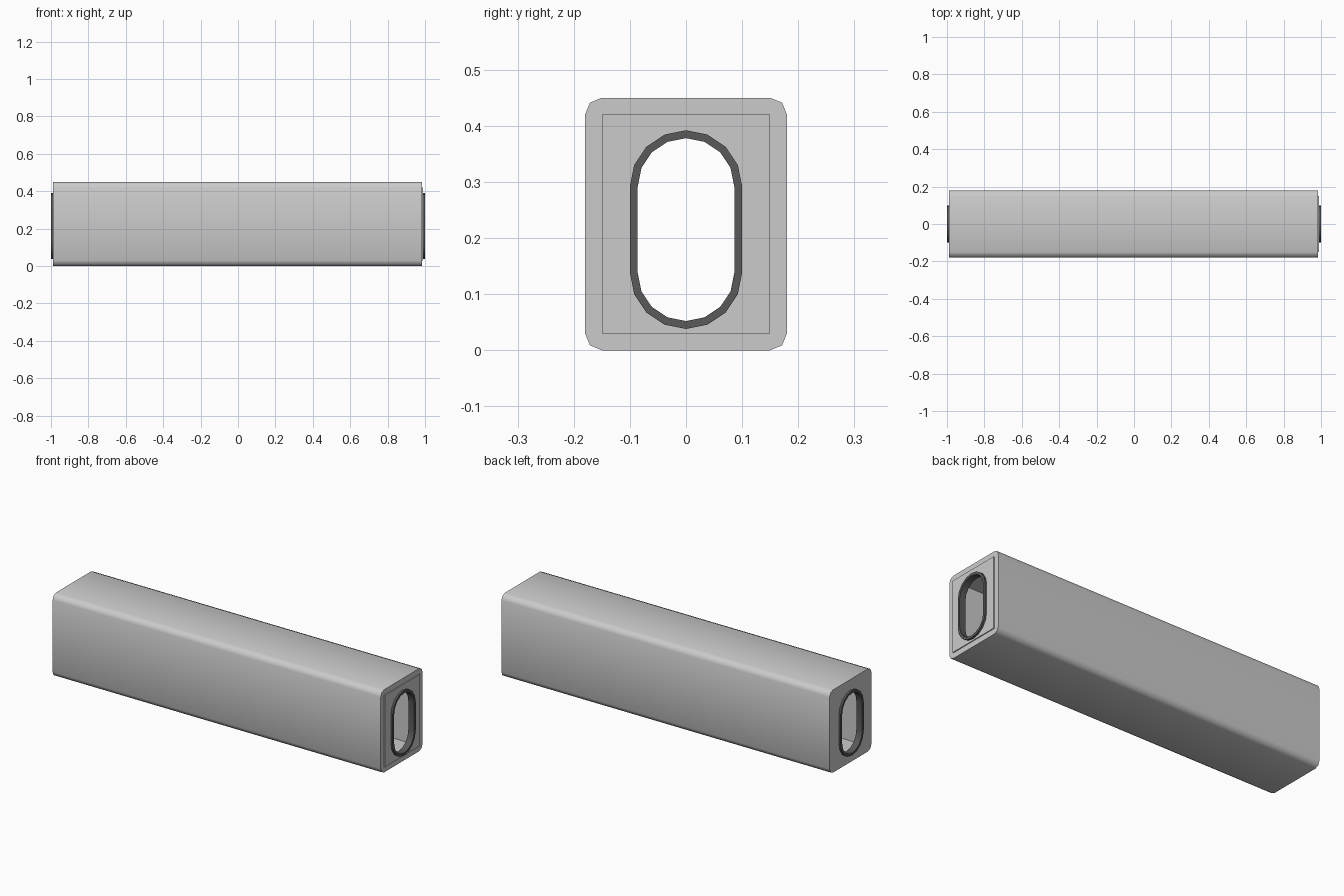
import bpy
from math import sin, cos, pi, radians
from mathutils import Matrix

if "Cube" in bpy.data.objects:
    bpy.data.objects.remove(bpy.data.objects["Cube"])

CZ = 0.225  # mid height of the block


def rounded_rect(hw, hh, r, steps):
    """Rounded rectangle outline in (y, z) about the block centre."""
    pts = []
    for i, (sy, sz) in enumerate([(1, 1), (-1, 1), (-1, -1), (1, -1)]):
        for k in range(steps + 1):
            a = (i + k / steps) * pi / 2
            pts.append((sy * (hw - r) + r * cos(a), CZ + sz * (hh - r) + r * sin(a)))
    return pts


def stadium(r, cz=0.215, half=0.077):
    """Upright oval opening with eight facets per end."""
    pts = [(r * cos(k * pi / 8), cz + half + r * sin(k * pi / 8)) for k in range(9)]
    return pts + [(-y, 2 * cz - z) for y, z in pts]


def tube(name, outer, inner, x0, x1, mat=None):
    """Extrude the area between two outlines along x."""
    cu = bpy.data.curves.new(name, 'CURVE')
    cu.dimensions = '2D'
    cu.fill_mode = 'BOTH'
    cu.extrude = (x1 - x0) / 2
    for loop in (outer, inner):
        sp = cu.splines.new('POLY')
        sp.points.add(len(loop) - 1)
        for p, (y, z) in zip(sp.points, loop):
            p.co = (y, z, 0, 1)
        sp.use_cyclic_u = True
    tmp = bpy.data.objects.new(name + "_outline", cu)
    bpy.context.collection.objects.link(tmp)
    me = bpy.data.meshes.new_from_object(tmp)
    bpy.data.objects.remove(tmp)
    # local x, y, z -> world y, z, x
    me.transform(Matrix(((0, 0, 1, (x0 + x1) / 2), (1, 0, 0, 0), (0, 1, 0, 0), (0, 0, 0, 1))))
    me.materials.clear()
    ob = bpy.data.objects.new(name, me)
    bpy.context.collection.objects.link(ob)
    if mat:
        me.materials.append(mat)
    bpy.ops.object.select_all(action='DESELECT')
    ob.select_set(True)
    bpy.context.view_layer.objects.active = ob
    # weld the caps to the walls
    bpy.ops.object.mode_set(mode='EDIT')
    bpy.ops.mesh.select_all(action='SELECT')
    bpy.ops.mesh.remove_doubles(threshold=0.0001)
    bpy.ops.mesh.normals_make_consistent(inside=False)
    bpy.ops.object.mode_set(mode='OBJECT')
    bpy.ops.object.shade_smooth_by_angle(angle=radians(50))
    return ob


dark = bpy.data.materials.new("dark_trim")
dark.diffuse_color = (0.1, 0.1, 0.1, 1)
dark.use_nodes = True
dark.node_tree.nodes["Principled BSDF"].inputs["Base Color"].default_value = dark.diffuse_color

# Hollow outer casing
inner = [(0.15, 0.42), (-0.15, 0.42), (-0.15, 0.03), (0.15, 0.03)]
tube("casing", rounded_rect(0.18, 0.225, 0.03, 2), inner, -0.99, 0.985)

# End plates with oval openings, and dark rims around them
for side, a, b in (("left", -0.99, -0.97), ("right", 0.97, 0.99)):
    tube(side + "_end_plate", inner, stadium(0.099), a, b)
for side, a, b in (("left", -1.0, -0.965), ("right", 0.965, 1.0)):
    tube(side + "_opening_rim", stadium(0.1), stadium(0.086), a, b, dark)
